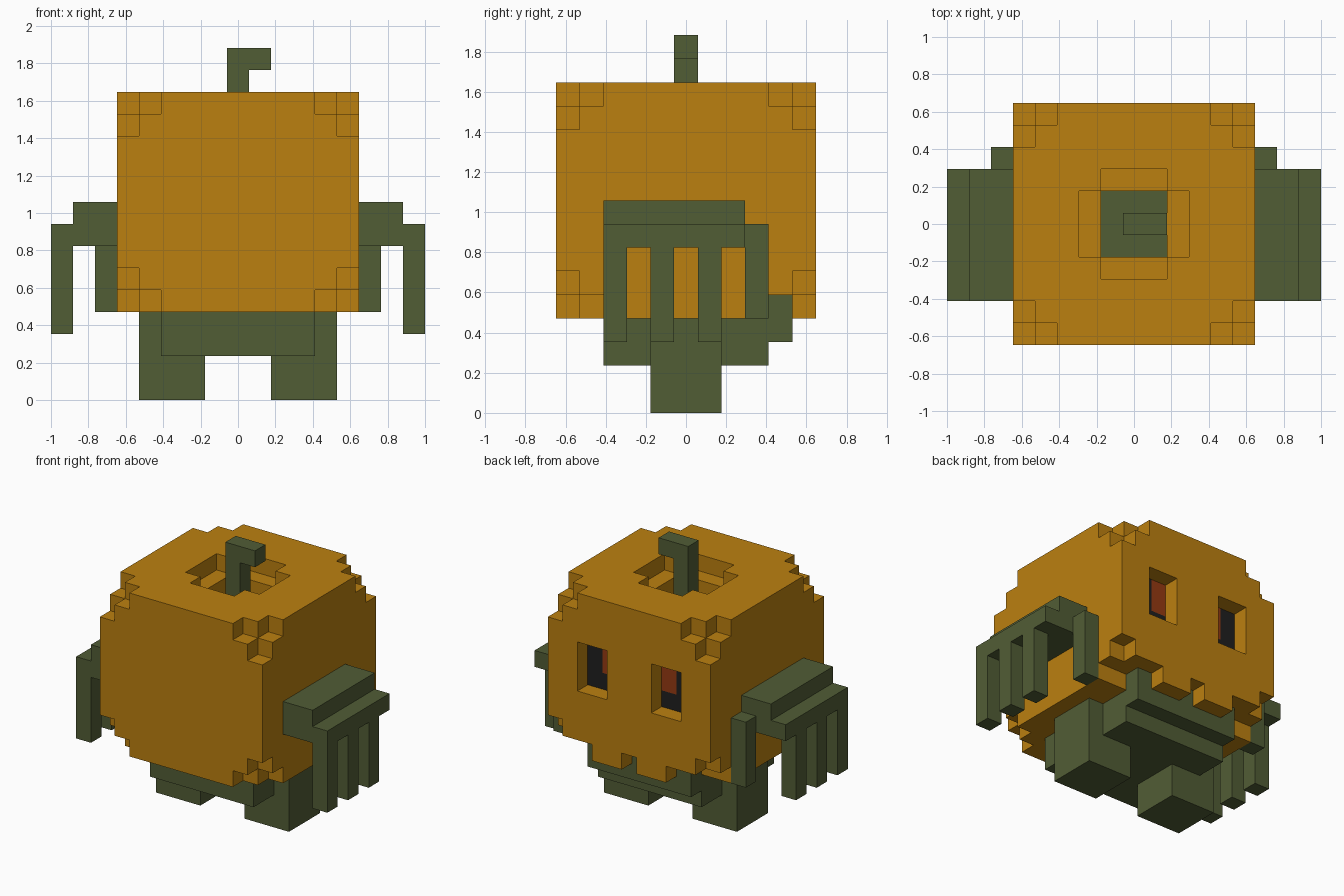
import bpy
import bmesh
from mathutils import Vector
from itertools import product

U = 2 / 17  # one block

old = bpy.data.objects.get("Cube")
if old:
    bpy.data.objects.remove(old, do_unlink=True)


def material(name, rgb):
    mat = bpy.data.materials.new(name)
    mat.use_nodes = True
    color = (*rgb, 1)
    mat.diffuse_color = color
    mat.node_tree.nodes["Principled BSDF"].inputs["Base Color"].default_value = color
    return mat


ORANGE = material("pumpkin orange", (0.50, 0.216, 0.005))
GREEN = material("vine green", (0.083, 0.109, 0.036))
BLACK = material("eye black", (0.014, 0.014, 0.014))
RED = material("pupil red", (0.30, 0.042, 0.006))


def finish(name, bm, mats):
    mesh = bpy.data.meshes.new(name)
    bmesh.ops.recalc_face_normals(bm, faces=bm.faces)
    bm.to_mesh(mesh)
    bm.free()
    for mat in mats:
        mesh.materials.append(mat)
    obj = bpy.data.objects.new(name, mesh)
    bpy.context.collection.objects.link(obj)
    return obj


def box(name, x, y, z, mat=GREEN):
    """Box from (low, high) pairs given in blocks."""
    bm = bmesh.new()
    bmesh.ops.create_cube(bm, size=1)
    for v in bm.verts:
        v.co = [U * (r[0] if c < 0 else r[1]) for c, r in zip(v.co, (x, y, z))]
    return finish(name, bm, [mat])


# Pumpkin: a block grid with carved corners, stem pit, eyes and teeth
def is_pumpkin(cell):
    x, y, z = cell
    ax, ay = abs(x), abs(y)
    if max(ax, ay) > 5 or not 4 <= z <= 13:
        return False
    corner = (5 - ax) + (5 - ay) + min(z - 4, 13 - z) <= 1
    pit = (z == 13 and max(ax, ay) <= 2 and min(ax, ay) <= 1) or (z == 12 and max(ax, ay) <= 1)
    eye = y == 5 and ax in (2, 3) and 8 <= z <= 10
    gap = y == 5 and z == 4 and ax in (0, 3)
    collar = y == 4 and z == 4 and ax <= 4
    return not (corner or pit or eye or gap or collar)


def cell_color(cell):
    x, y, z = cell
    if z == 11 and max(abs(x), abs(y)) <= 1:
        return 1
    if y == 4 and abs(x) in (2, 3) and 8 <= z <= 10:
        return 3 if abs(x) == 2 and z >= 9 else 2
    return 0


def build_pumpkin():
    bm = bmesh.new()
    for cell in product(range(-5, 6), range(-5, 6), range(4, 14)):
        if not is_pumpkin(cell):
            continue
        center = Vector(cell) + Vector((0, 0, 0.5))
        for axis, sign in product(range(3), (-1, 1)):
            normal = Vector((0, 0, 0))
            normal[axis] = sign
            if is_pumpkin(tuple(int(c + n) for c, n in zip(cell, normal))):
                continue
            a = Vector((0, 0, 0))
            a[(axis + 1) % 3] = 0.5
            b = normal.cross(a)
            mid = center + normal / 2
            ring = (mid - a - b, mid + a - b, mid + a + b, mid - a + b)
            face = bm.faces.new([bm.verts.new(p * U) for p in ring])
            face.material_index = cell_color(cell)
    bmesh.ops.remove_doubles(bm, verts=bm.verts, dist=U / 100)
    return finish("pumpkin", bm, [ORANGE, GREEN, BLACK, RED])


build_pumpkin()

# Hooked stem rising out of the pit
box("stem", (-0.5, 0.5), (-0.5, 0.5), (12, 15))
box("stem_hook", (-0.5, 1.5), (-0.5, 0.5), (15, 16))

# Lower body and the collar behind the teeth
box("torso", (-3.5, 3.5), (-3.5, 3.5), (2, 4))
box("collar", (-3.5, 3.5), (3.5, 4.5), (3, 5))

# Legs and hands, mirrored
for side, s in (("left", 1), ("right", -1)):
    def span(low, high):
        return tuple(sorted((s * low, s * high)))

    box(side + "_leg", span(1.5, 4.5), (-1.5, 1.5), (0, 4))
    box(side + "_palm", span(5.5, 7.5), (-3.5, 2.5), (7, 9))
    box(side + "_knuckles", span(7.5, 8.5), (-3.5, 2.5), (7, 8))
    box(side + "_thumb", span(5.5, 6.5), (2.5, 3.5), (4, 8))
    for i in range(3):
        y = -3.5 + 2 * i
        box(f"{side}_finger_{i + 1}", span(7.5, 8.5), (y, y + 1), (3, 7))
